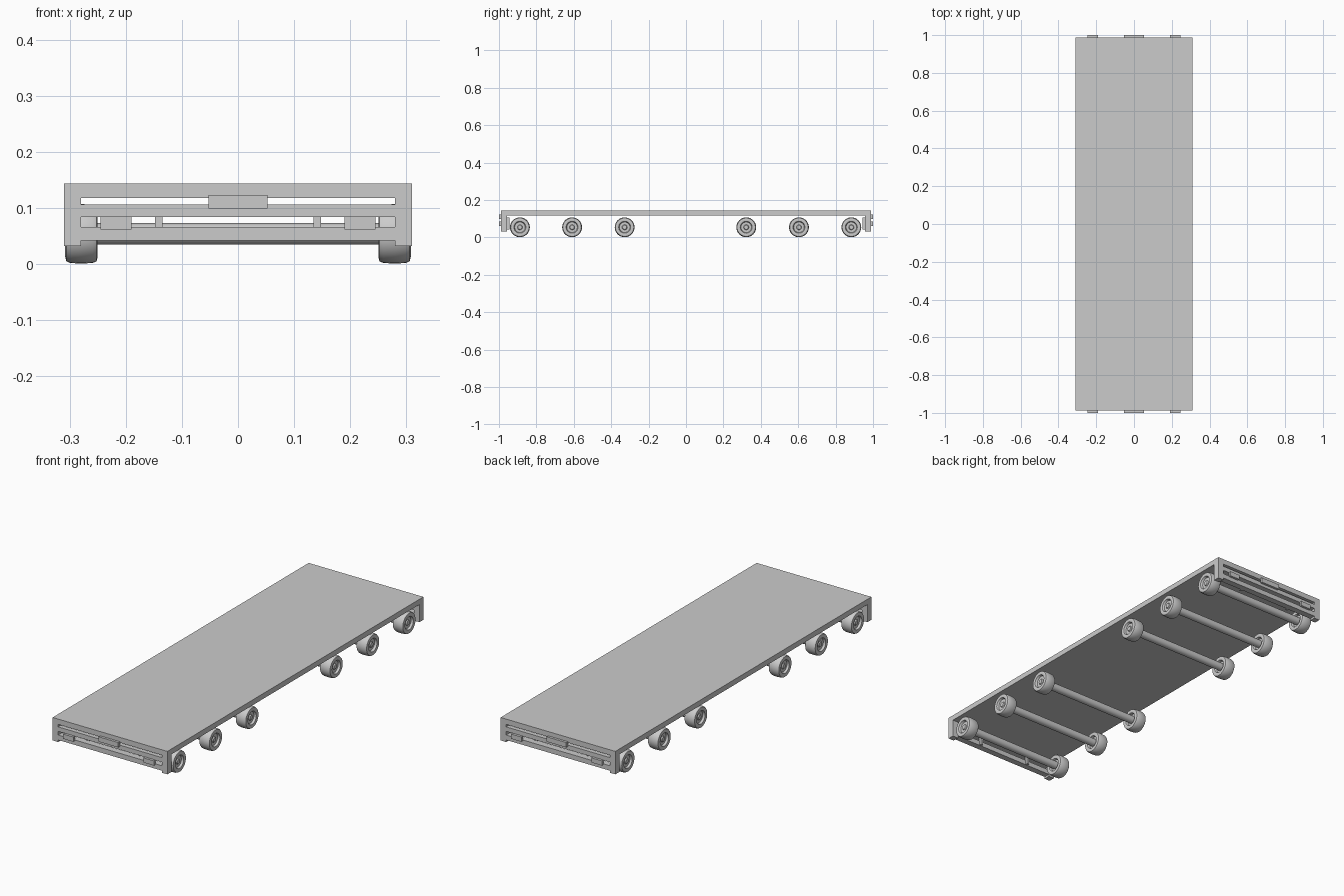
import bpy, bmesh, math

cube = bpy.data.objects.get("Cube")
if cube:
    bpy.data.objects.remove(cube, do_unlink=True)

# Single plain grey
grey = bpy.data.materials.new("plain grey")
grey.use_nodes = True
colour = (0.6, 0.6, 0.6, 1)
grey.diffuse_color = colour
grey.node_tree.nodes["Principled BSDF"].inputs["Base Color"].default_value = colour


def finish(name, bm):
    bmesh.ops.recalc_face_normals(bm, faces=bm.faces)
    mesh = bpy.data.meshes.new(name)
    bm.to_mesh(mesh)
    bm.free()
    mesh.materials.append(grey)
    obj = bpy.data.objects.new(name, mesh)
    bpy.context.collection.objects.link(obj)
    return obj


def box(name, x, y, z):
    """Box from (low, high) ranges on each axis."""
    bm = bmesh.new()
    bmesh.ops.create_cube(bm, size=1)
    for v in bm.verts:
        v.co = [(a + b) / 2 + c * (b - a) for (a, b), c in zip((x, y, z), v.co)]
    return finish(name, bm)


def lathe(name, profile, y, z, steps=32):
    """Revolve (x, radius) points about an axis along x."""
    bm = bmesh.new()
    rings = []
    for x, r in profile:
        if r == 0:
            rings.append([bm.verts.new((x, y, z))])
            continue
        angles = [math.tau * i / steps for i in range(steps)]
        rings.append([bm.verts.new((x, y + r * math.cos(a), z + r * math.sin(a)))
                      for a in angles])
    for a, b in zip(rings, rings[1:]):
        for i in range(steps):
            j = (i + 1) % steps
            quad = [a[i % len(a)], a[j % len(a)], b[j % len(b)], b[i % len(b)]]
            bm.faces.new(list(dict.fromkeys(quad)))
    obj = finish(name, bm)
    bpy.ops.object.select_all(action="DESELECT")
    obj.select_set(True)
    bpy.context.view_layer.objects.active = obj
    bpy.ops.object.shade_smooth_by_angle(angle=math.radians(35))
    return obj


# Flat deck
W, L, IN = 0.31, 0.988, 0.28
DECK, TOP = 0.118, 0.144
box("deck", (-W, W), (-L, L), (DECK, TOP))

# Slotted end frames, the same at the front and back
for end, s in (("front", -1), ("back", 1)):
    def depth(a, b):
        return tuple(sorted((s * a, s * b)))

    frame = depth(0.957, L)
    for side, m in (("right", -1), ("left", 1)):
        def span(a, b):
            return tuple(sorted((m * a, m * b)))

        box(f"{end}_{side}_leg", span(IN, W), frame, (0.032, DECK))
        box(f"{end}_{side}_lamp", span(0.19, 0.245), depth(L, 1), (0.062, 0.085))
        box(f"{end}_{side}_post", span(0.135, 0.148), depth(0.945, 0.96), (0.043, 0.105))
    box(f"{end}_upper_bar", (-IN, IN), frame, (0.084, 0.106))
    box(f"{end}_lower_bar", (-IN, IN), frame, (0.042, 0.066))
    box(f"{end}_centre_plate", (-0.053, 0.053), depth(L, 1), (0.099, 0.123))

# Wheel section, from the inner hub over the tread to the outer hub
inner = [(0.262, 0), (0.262, 0.028), (0.252, 0.032), (0.25, 0.041), (0.252, 0.049)]
tread = [(0.259, 0.052), (0.28, 0.053), (0.299, 0.052)]
outer = [(0.306, 0.049), (0.308, 0.041), (0.306, 0.032), (0.296, 0.028),
         (0.296, 0.014), (0.301, 0.011), (0.301, 0)]
wheel = inner + tread + outer
HUB = 0.054

# Six axles with a wheel at each end
for n, y in enumerate((-0.888, -0.609, -0.328, 0.322, 0.604, 0.884), 1):
    lathe(f"axle_{n}", [(-0.27, 0), (-0.27, 0.019), (0.27, 0.019), (0.27, 0)], y, HUB)
    for side, m in (("right", -1), ("left", 1)):
        lathe(f"{side}_wheel_{n}", [(m * x, r) for x, r in wheel], y, HUB)
